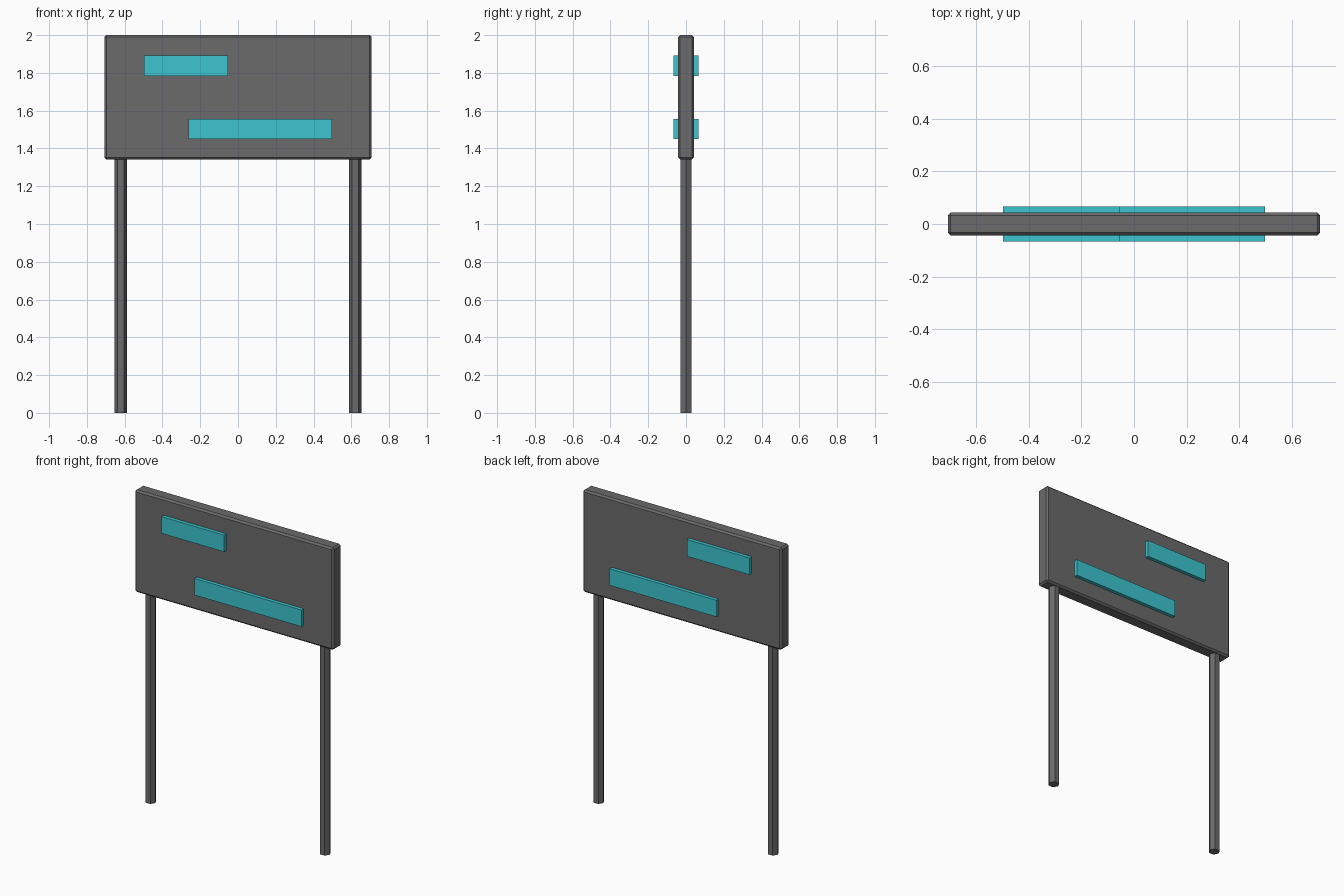
import bpy
import math

if "Cube" in bpy.data.objects:
    bpy.data.objects.remove(bpy.data.objects["Cube"])


def material(name, rgb):
    m = bpy.data.materials.new(name)
    m.diffuse_color = (*rgb, 1.0)
    m.use_nodes = True
    m.node_tree.nodes["Principled BSDF"].inputs["Base Color"].default_value = m.diffuse_color
    return m


GREY = material("dark grey", (0.145, 0.145, 0.15))
TEAL = material("teal", (0.048, 0.56, 0.63))


def box(name, x0, x1, z0, z1, depth, mat, bevel=0.0):
    """Box spanning x0..x1 and z0..z1, centred on y = 0."""
    bpy.ops.mesh.primitive_cube_add(size=1, location=((x0 + x1) / 2, 0, (z0 + z1) / 2))
    ob = bpy.context.object
    ob.name = name
    ob.scale = (x1 - x0, depth, z1 - z0)
    bpy.ops.object.transform_apply(location=False, rotation=False, scale=True)
    ob.data.materials.append(mat)
    if bevel:
        mod = ob.modifiers.new("chamfer", 'BEVEL')
        mod.width = bevel
        mod.segments = 1
    return ob


# sign board with chamfered edges
box("board", -0.708, 0.708, 1.342, 2.0, 0.086, GREY, 0.011)

# raised bars, passing through the board to show on both sides
box("upper_bar", -0.498, -0.053, 1.784, 1.892, 0.132, TEAL)
box("lower_bar", -0.263, 0.498, 1.45, 1.557, 0.132, TEAL)

# hexagonal posts, corners pointing left and right
for side, name in ((-1, "left_post"), (1, "right_post")):
    bpy.ops.mesh.primitive_cylinder_add(vertices=6, radius=0.034, depth=1.36,
                                        location=(side * 0.621, 0, 0.68),
                                        rotation=(0, 0, math.radians(30)))
    post = bpy.context.object
    post.name = name
    post.data.materials.append(GREY)
